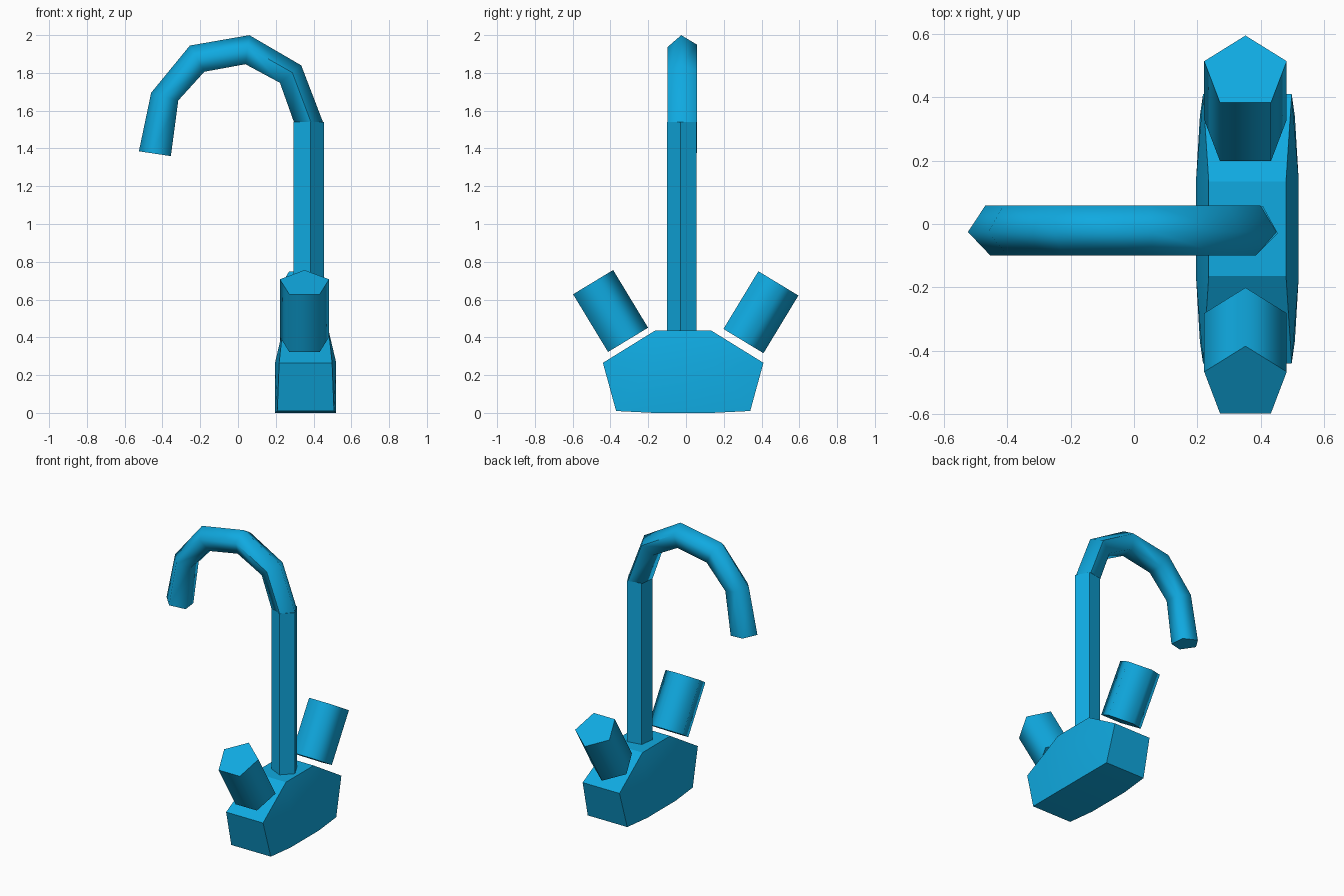
import bpy
import bmesh
from math import sin, cos, radians
from mathutils import Matrix, Vector

cube = bpy.data.objects.get("Cube")
if cube:
    bpy.data.objects.remove(cube, do_unlink=True)

COLOUR = (0.005, 0.40, 0.75, 1.0)
blue = bpy.data.materials.new("bright_blue")
blue.use_nodes = True
blue.diffuse_color = COLOUR
blue.node_tree.nodes["Principled BSDF"].inputs["Base Color"].default_value = COLOUR

SIDES = 5
RADIUS = 0.083


def finish(name, bm, smooth_angle):
    """Turn a bmesh into a coloured object, smooth below the given angle."""
    bmesh.ops.recalc_face_normals(bm, faces=bm.faces)
    mesh = bpy.data.meshes.new(name)
    bm.to_mesh(mesh)
    bm.free()
    mesh.materials.append(blue)
    if smooth_angle:
        mesh.shade_smooth()
        mesh.set_sharp_from_angle(angle=radians(smooth_angle))
    obj = bpy.data.objects.new(name, mesh)
    bpy.context.collection.objects.link(obj)
    return obj


def loft(rings):
    """Join rings of points into a closed tube."""
    bm = bmesh.new()
    rings = [[bm.verts.new(p) for p in ring] for ring in rings]
    for low, high in zip(rings, rings[1:]):
        for i in range(SIDES):
            j = (i + 1) % SIDES
            bm.faces.new((low[i], low[j], high[j], high[i]))
    bm.faces.new(rings[0])
    bm.faces.new(rings[-1])
    return bm


def pipe_ring(outer, inner, twist):
    """Pentagon with its corner at the outer point and its flat side at the inner one."""
    a, b = (Vector((x, -0.018, z)) for x, z in (outer, inner))
    ring = []
    for k in range(SIDES):
        angle = radians(360 * k / SIDES + twist)
        p = a.lerp(b, 0.553 * (1 - cos(angle)))
        ring.append(p + Vector((0, RADIUS * sin(angle), 0)))
    return ring


# Base: faceted block, widest in the middle
bm = bmesh.new()
CENTRE_X = 0.358
for half_width, front, back, z in (
        (0.162, -0.17, 0.14, 0.0),
        (0.150, -0.37, 0.34, 0.01),
        (0.162, -0.17, 0.14, 0.265),
        (0.140, -0.44, 0.41, 0.265),
        (0.122, -0.165, 0.135, 0.435)):
    for side in (-1, 1):
        for y in (front, back):
            bm.verts.new((CENTRE_X + side * half_width, y, z))
bmesh.ops.convex_hull(bm, input=bm.verts)
finish("base", bm, 28)

# Upright post
post = [pipe_ring((0.455, z), (0.301, z), -8) for z in (0.42, 1.54)]
finish("post", loft(post), 0)

# Curved spout
outer = [(0.45, 1.54), (0.335, 1.84), (0.06, 2.0), (-0.255, 1.945), (-0.46, 1.695), (-0.525, 1.385)]
inner = [(0.30, 1.54), (0.225, 1.75), (0.04, 1.85), (-0.18, 1.81), (-0.32, 1.655), (-0.36, 1.36)]
spout = [pipe_ring(a, b, -5) for a, b in zip(outer, inner)]
finish("spout", loft(spout), 75)

# Two tilted tap handles floating above the sloped shoulders
for name, y, z, tilt in (("front_handle", -0.318, 0.38, 31.2),
                         ("back_handle", 0.293, 0.387, -31.2)):
    place = Matrix.Translation((0.352, y, z)) @ Matrix.Rotation(radians(tilt), 4, "X")
    rings = []
    for height in (0, 0.357):
        angles = [radians(360 * k / SIDES) for k in range(SIDES)]
        rings.append([place @ Vector((0.137 * sin(a), 0.137 * cos(a), height)) for a in angles])
    finish(name, loft(rings), 75)
